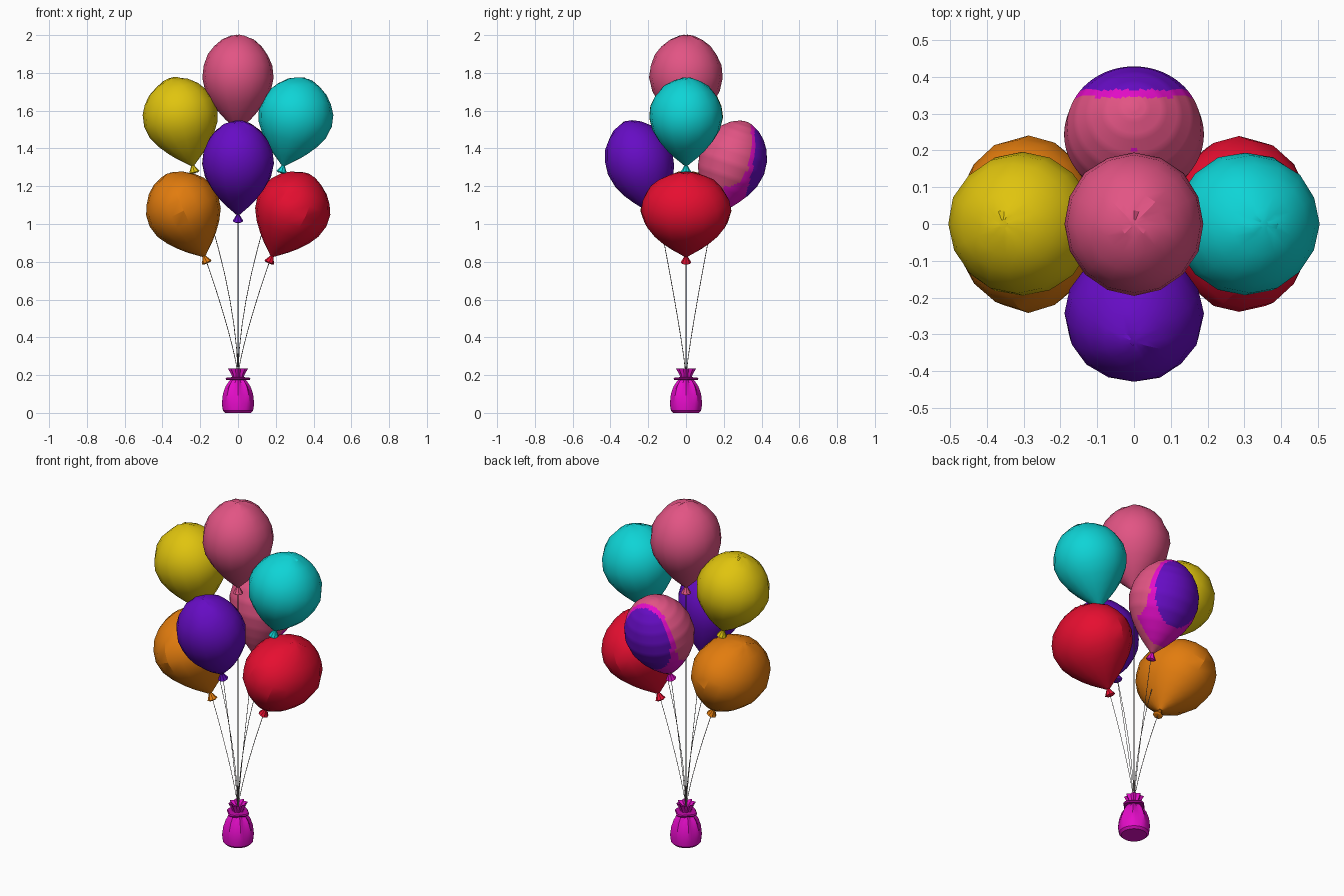
import bpy, bmesh, math, random
from mathutils import Vector, Matrix

if "Cube" in bpy.data.objects:
    bpy.data.objects.remove(bpy.data.objects["Cube"], do_unlink=True)
random.seed(4)


def material(name, rgb):
    lin = [(c / 255 / 12.92 if c < 11 else ((c / 255 + 0.055) / 1.055) ** 2.4) for c in rgb]
    m = bpy.data.materials.new(name)
    m.use_nodes = True
    m.diffuse_color = (*lin, 1)
    m.node_tree.nodes["Principled BSDF"].inputs["Base Color"].default_value = (*lin, 1)
    return m


PINK = material("pink", (226, 84, 132))
YELLOW = material("yellow", (224, 196, 14))
CYAN = material("cyan", (14, 212, 214))
PURPLE = material("purple", (102, 12, 196))
RED = material("red", (230, 14, 48))
ORANGE = material("orange", (226, 124, 14))
MAGENTA = material("magenta", (228, 12, 200))
DEEP = material("deep magenta", (190, 8, 165))
GREY = material("string grey", (120, 112, 110))


def lathe(bm, profile, sides, shape=lambda a, i: 1.0):
    """Rings of (radius, z) joined by quads, capped at both ends."""
    rings = []
    for i, (r, z) in enumerate(profile):
        ring = []
        for k in range(sides):
            a = 2 * math.pi * k / sides
            s = r * shape(a, i)
            ring.append(bm.verts.new((s * math.cos(a), s * math.sin(a), z)))
        rings.append(ring)
    for lo, hi in zip(rings, rings[1:]):
        for k in range(sides):
            n = (k + 1) % sides
            bm.faces.new((lo[k], lo[n], hi[n], hi[k]))
    bm.faces.new(rings[0][::-1])
    bm.faces.new(rings[-1])


def finish(bm, name, mats, angle=None):
    bmesh.ops.recalc_face_normals(bm, faces=bm.faces)
    mesh = bpy.data.meshes.new(name)
    bm.to_mesh(mesh)
    bm.free()
    for m in mats:
        mesh.materials.append(m)
    ob = bpy.data.objects.new(name, mesh)
    bpy.context.collection.objects.link(ob)
    if angle:
        bpy.ops.object.select_all(action='DESELECT')
        ob.select_set(True)
        bpy.context.view_layer.objects.active = ob
        bpy.ops.object.shade_smooth_by_angle(angle=math.radians(angle))
    return ob


# Balloon outline: share of the length, share of the greatest radius
OUTLINE = [(0, .05), (.05, .19), (.11, .36), (.19, .55), (.29, .75), (.41, .92), (.55, 1),
           (.68, .96), (.79, .84), (.88, .66), (.95, .43), (.99, .19), (1, .06)]


def outline(steps):
    """Evenly sampled outline for the finely divided balloon."""
    pts = []
    for (t0, r0), (t1, r1) in zip(OUTLINE, OUTLINE[1:]):
        pts += [(t0 + (t1 - t0) * j / steps, r0 + (r1 - r0) * j / steps) for j in range(steps)]
    return pts + [OUTLINE[-1]]


def balloon(name, mat, base, tilt, length, rx, ry, painted=False):
    """tilt = (lean towards x, lean towards y) in degrees; base = bottom of the body."""
    lean = (Matrix.Translation(base) @ Matrix.Rotation(math.radians(tilt[0]), 4, 'Y')
            @ Matrix.Rotation(math.radians(-tilt[1]), 4, 'X'))
    bm = bmesh.new()
    pts = outline(5) if painted else OUTLINE
    lathe(bm, [(r, t * length) for t, r in pts], 80 if painted else 16)
    if not painted:
        for v in bm.verts:
            v.co *= 1 + random.uniform(-.008, .008)
    bmesh.ops.transform(bm, matrix=lean @ Matrix.Diagonal((rx, ry, 1, 1)), verts=bm.verts)
    mats = [mat]
    if painted:
        # Oval patch with a border on the outer side
        mats = [mat, MAGENTA, PURPLE]
        for f in bm.faces:
            c = f.calc_center_median()
            if c.y > .2:
                if math.hypot(c.x / .148, (c.z - 1.325) / .185) < 1:
                    f.material_index = 2
                elif math.hypot(c.x / .164, (c.z - 1.30) / .228) < 1:
                    f.material_index = 1
    finish(bm, name + "_balloon", mats, 25)

    # Flared knot under the body
    bm = bmesh.new()
    lathe(bm, [(.018, -.042), (.028, -.036), (.018, -.018), (.008, 0), (.012, .012)], 8)
    bmesh.ops.transform(bm, matrix=lean, verts=bm.verts)
    finish(bm, name + "_knot", [MAGENTA if painted else mat])
    return lean @ Vector((0, 0, -.036))


def string(name, end, bend):
    """Thin slack string from the bag neck to a knot."""
    cu = bpy.data.curves.new(name, 'CURVE')
    cu.dimensions = '3D'
    cu.bevel_depth = .0018
    cu.bevel_resolution = 0
    sp = cu.splines.new('POLY')
    sp.points.add(8)
    for i, p in enumerate(sp.points):
        t = i / 8
        p.co = (end.x * t ** bend, end.y * t ** bend, .2 + (end.z - .2) * t, 1)
    cu.materials.append(GREY)
    bpy.context.collection.objects.link(bpy.data.objects.new(name, cu))


# Balloons: name, colour, base, tilt, length, radii, string bend
BALLOONS = [
    ("top", PINK, (0, 0, 1.5), (0, 0), .5, .19, .195, 1),
    ("upper_right", YELLOW, (-.24, 0, 1.31), (-14, 0), .475, .2, .195, 1.7),
    ("upper_left", CYAN, (.24, 0, 1.31), (14, 0), .475, .2, .195, 1.7),
    ("lower_right", ORANGE, (-.18, 0, .83), (-24, 0), .475, .2, .24, 1.25),
    ("lower_left", RED, (.18, 0, .83), (24, 0), .475, .2, .24, 1.25),
    ("front", PURPLE, (0, -.15, 1.05), (0, -19), .52, .19, .18, 1.15),
    ("back", PINK, (0, .15, 1.05), (0, 19), .52, .19, .18, 1.15),
]
for name, mat, base, tilt, length, rx, ry, bend in BALLOONS:
    end = balloon(name, mat, base, tilt, length, rx, ry, name == "back")
    string(name + "_string", end, bend)

# Gathered bag: pleats deepen towards the neck
PLEAT = [0, 0, .02, .05, .1, .14, .1, .12, .15, .15]
bm = bmesh.new()
lathe(bm, [(.068, 0), (.08, .012), (.084, .05), (.076, .1), (.06, .14), (.043, .166),
           (.027, .185), (.03, .2), (.046, .235), (.02, .212)], 32,
      lambda a, i: 1 + PLEAT[i] * math.cos(8 * a))
finish(bm, "gathered_bag", [MAGENTA], 30)

# Ribbon flaring out around the neck
bm = bmesh.new()
lathe(bm, [(.024, .174), (.056, .173), (.06, .18), (.056, .186), (.024, .19)], 24,
      lambda a, i: 1 + (.1 * math.cos(4 * a) if 0 < i < 4 else 0))
finish(bm, "neck_ribbon", [DEEP], 30)
